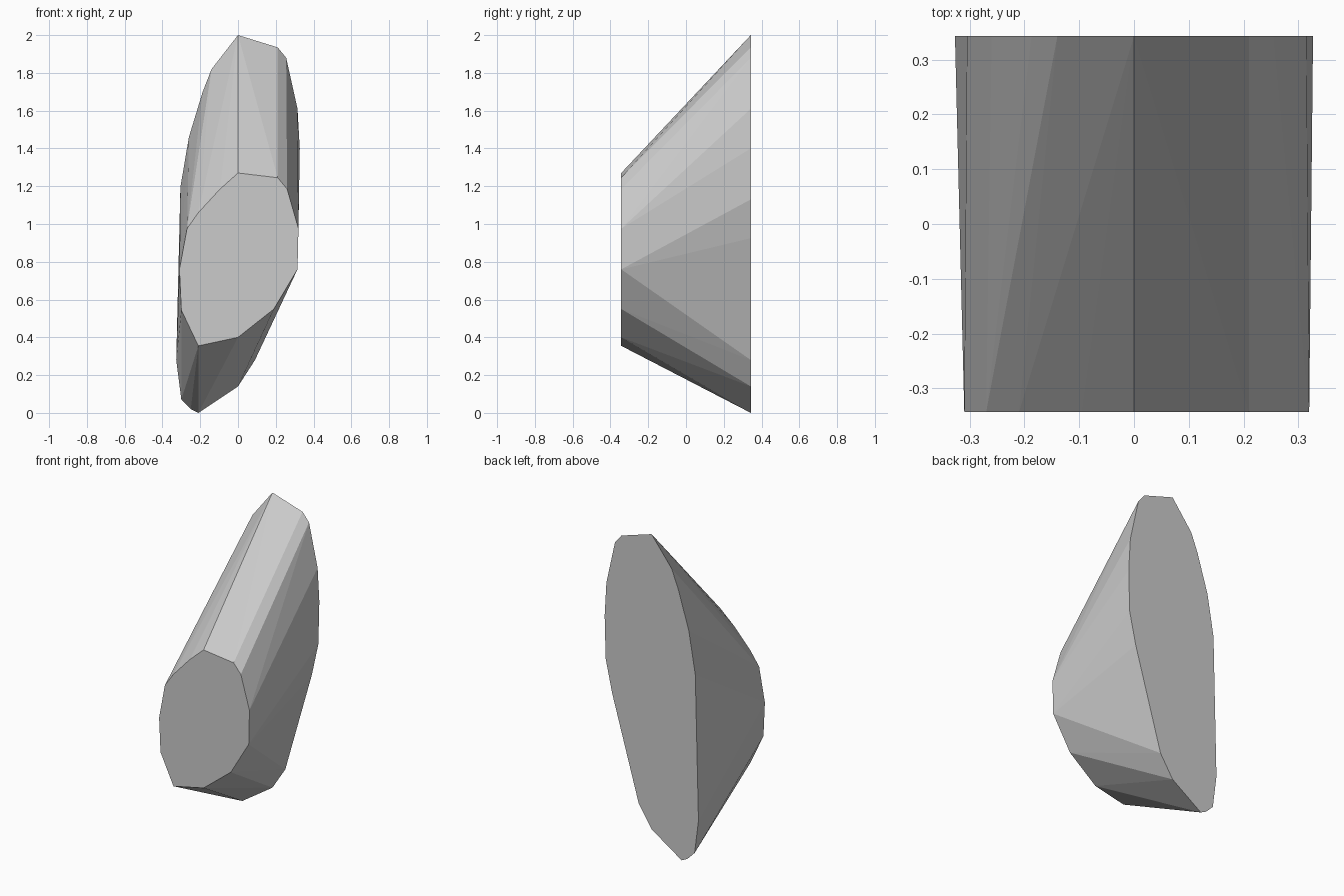
import bpy, bmesh

if "Cube" in bpy.data.objects:
    bpy.data.objects.remove(bpy.data.objects["Cube"])

# Outlines (x, z) of the two parallel flat faces
front = [(0, 1.27), (.21, 1.245), (.26, 1.185), (.32, .975), (.315, .76),
         (.19, .55), (0, .40), (-.21, .355), (-.30, .545), (-.31, .76),
         (-.27, .975), (-.21, 1.06), (-.095, 1.185)]
back = [(0, 2.0), (.21, 1.935), (.255, 1.88), (.315, 1.61), (.327, 1.4),
        (.32, 1.13), (.275, .925), (.09, .28), (0, .14), (-.21, 0),
        (-.25, .02), (-.30, .07), (-.327, .28), (-.318, .55), (-.305, 1.195),
        (-.26, 1.46), (-.187, 1.70), (-.14, 1.82)]
HALF_DEPTH = .343

# Faceted stone: the hull spanning both outlines
bm = bmesh.new()
for outline, y in ((front, -HALF_DEPTH), (back, HALF_DEPTH)):
    for x, z in outline:
        bm.verts.new((x, y, z))
bmesh.ops.convex_hull(bm, input=bm.verts)
bmesh.ops.dissolve_limit(bm, angle_limit=.01, verts=bm.verts, edges=bm.edges)
bmesh.ops.recalc_face_normals(bm, faces=bm.faces)
mesh = bpy.data.meshes.new("faceted_stone")
bm.to_mesh(mesh)
bm.free()

# Plain grey, flat shaded
grey = bpy.data.materials.new("light grey")
grey.diffuse_color = (.6, .6, .6, 1)
grey.use_nodes = True
grey.node_tree.nodes["Principled BSDF"].inputs["Base Color"].default_value = grey.diffuse_color
mesh.materials.append(grey)
stone = bpy.data.objects.new("faceted_stone", mesh)
bpy.context.collection.objects.link(stone)
